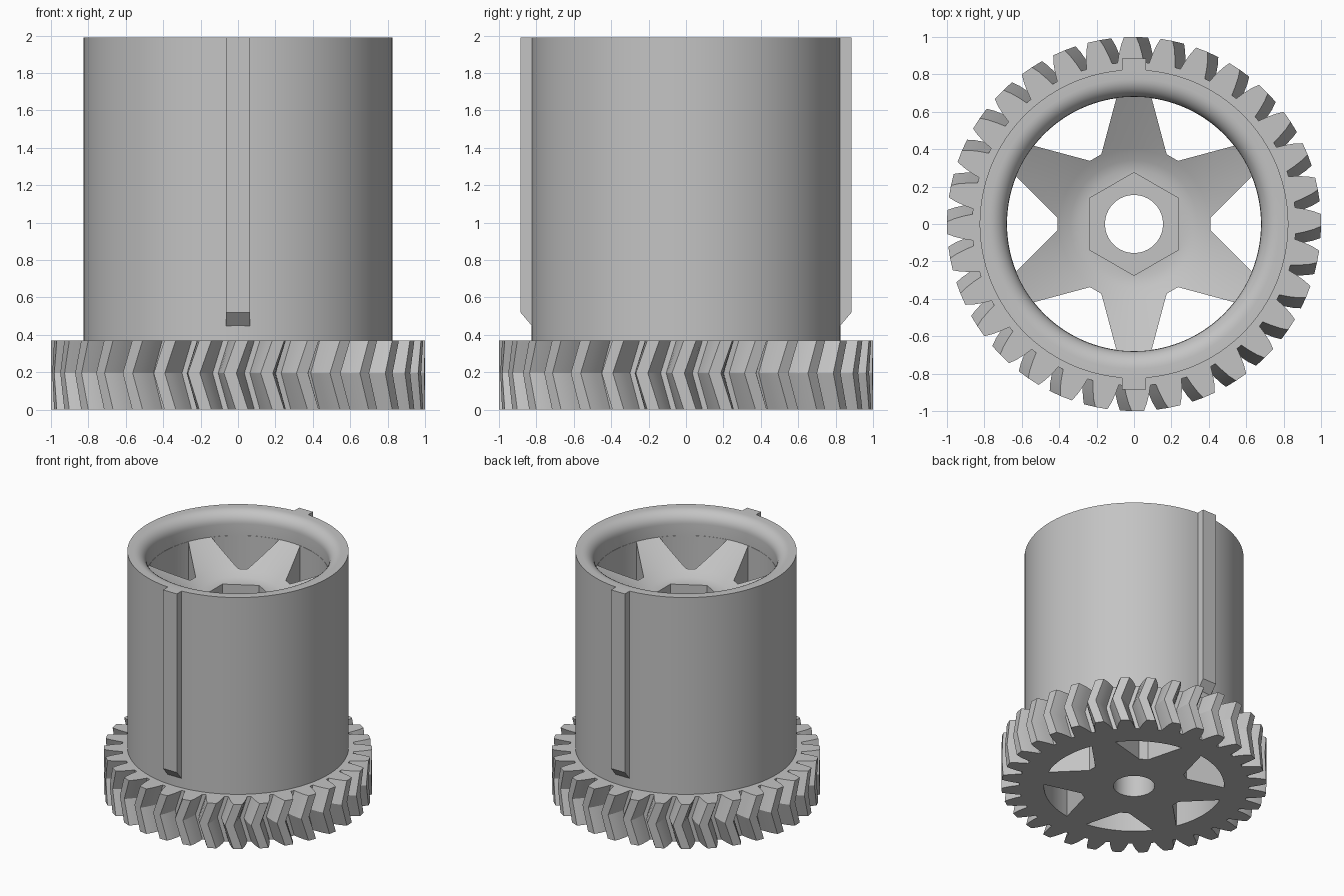
import bpy, bmesh, math
from math import sin, cos, pi, radians

if "Cube" in bpy.data.objects:
    bpy.data.objects.remove(bpy.data.objects["Cube"], do_unlink=True)

TEETH, PER_TOOTH = 32, 8
PITCH = 2 * pi / TEETH
HEIGHT, GEAR_H, OUTER, INNER = 1.99, 0.37, 0.825, 0.68

grey = bpy.data.materials.new("grey plastic")
grey.use_nodes = True
colour = (0.55, 0.55, 0.55, 1)
grey.diffuse_color = colour
grey.node_tree.nodes["Principled BSDF"].inputs["Base Color"].default_value = colour


def loft(name, loops):
    """Closed solid through matching loops of points, capped at both ends."""
    bm = bmesh.new()
    rings = [[bm.verts.new(p) for p in loop] for loop in loops]
    n = len(rings[0])
    for a, b in zip(rings, rings[1:]):
        for i in range(n):
            j = (i + 1) % n
            bm.faces.new((a[i], a[j], b[j], b[i]))
    bm.faces.new(rings[0][::-1])
    bm.faces.new(rings[-1])
    bmesh.ops.recalc_face_normals(bm, faces=bm.faces)
    mesh = bpy.data.meshes.new(name)
    bm.to_mesh(mesh)
    bm.free()
    mesh.materials.append(grey)
    ob = bpy.data.objects.new(name, mesh)
    bpy.context.collection.objects.link(ob)
    return ob


def activate(ob):
    bpy.ops.object.select_all(action='DESELECT')
    ob.select_set(True)
    bpy.context.view_layer.objects.active = ob


def cut(ob, cutter):
    cutter.hide_render = True
    mod = ob.modifiers.new("cut", 'BOOLEAN')
    mod.operation, mod.solver, mod.object = 'DIFFERENCE', 'EXACT', cutter
    activate(ob)
    bpy.ops.object.modifier_apply(modifier=mod.name)
    bpy.data.objects.remove(cutter, do_unlink=True)


def prism(name, outline, z0, z1):
    return loft(name, [[(x, y, z) for x, y in outline] for z in (z0, z1)])


def polygon(r, n, start=0.0):
    return [(r * cos(start + 2 * pi * i / n), r * sin(start + 2 * pi * i / n))
            for i in range(n)]


def gear_loop(z, turn):
    # One tooth flank as (radius, half width), mirrored for the other flank
    flank = [(0.865, 0.07), (0.91, 0.062), (0.96, 0.049), (1.0, 0.033)]
    tooth = [(r, -w / r) for r, w in flank] + [(r, w / r) for r, w in flank[::-1]]
    return [(r * cos(k * PITCH + a + turn), r * sin(k * PITCH + a + turn), z)
            for k in range(TEETH) for r, a in tooth]


def round_loop(r, z):
    n = TEETH * PER_TOOTH
    start = radians(1.2) - 3.5 * PITCH / PER_TOOTH
    return [(x, y, z) for x, y in polygon(r, n, start)]


# Herringbone gear, barrel, rounded lip and dished web as one solid
ends, middle = radians(1.2), radians(-2.4)
loops = [gear_loop(0, ends), gear_loop(0.195, middle), gear_loop(GEAR_H, ends)]
loops += [round_loop(OUTER, GEAR_H), round_loop(OUTER, HEIGHT)]
lip = 0.095
for i in range(9):
    t = i * pi / 16
    loops.append(round_loop(INNER + lip * (1 - sin(t)), HEIGHT - lip * (1 - cos(t))))
loops += [round_loop(r, z) for r, z in
          ((INNER, 1.80), (0.40, 1.645), (0.34, 1.615), (0.29, 1.60), (0.2, 1.60))]
drum = loft("geared_drum", loops)

# Wedge openings that leave six spokes
for k in range(6):
    a = k * pi / 3
    half = radians(22)
    arc = [(0.679 * cos(a + half * (i / 8 - 1)), 0.679 * sin(a + half * (i / 8 - 1)))
           for i in range(17)]
    tip = [(0.41 * cos(a) - s * 0.035 * sin(a), 0.41 * sin(a) + s * 0.035 * cos(a))
           for s in (1, -1)]
    cut(drum, prism("spoke_opening", arc + tip, -0.1, 1.85))

# Hexagonal nut pocket and shaft bore
cut(drum, prism("nut_pocket", polygon(0.275, 6, pi / 2), 1.40, 1.75))
cut(drum, prism("shaft_bore", polygon(0.155, 64), -0.1, 1.75))

activate(drum)
bpy.ops.object.shade_smooth_by_angle(angle=radians(25))

# Raised keys along the front and back, chamfered at the foot
for name, side in (("front_key", -1), ("back_key", 1)):
    profile = [(0.80, 0.42), (0.885, 0.52), (0.885, HEIGHT), (0.80, HEIGHT)]
    loft(name, [[(x, side * y, z) for y, z in profile] for x in (-0.063, 0.063)])
